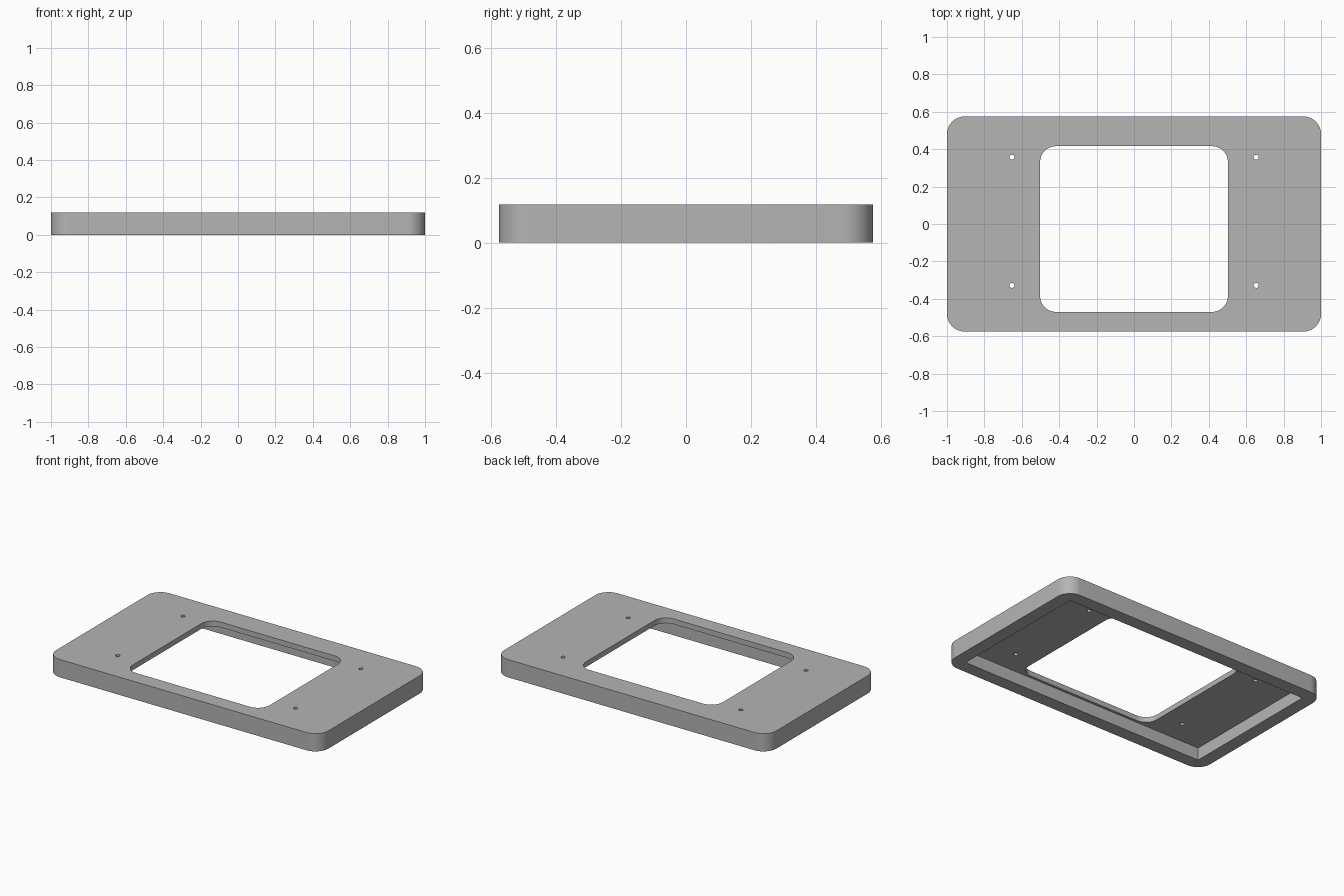
import bpy
import bmesh
import math

cube = bpy.data.objects.get("Cube")
if cube:
    bpy.data.objects.remove(cube, do_unlink=True)

WIDTH, DEPTH, HEIGHT = 2.0, 1.15, 0.118
RIM, PLATE = 0.088, 0.035

grey = bpy.data.materials.new("plain grey")
grey.use_nodes = True
colour = (0.46, 0.46, 0.46, 1)
grey.diffuse_color = colour
grey.node_tree.nodes["Principled BSDF"].inputs["Base Color"].default_value = colour


def prism(name, outline, z0, z1):
    """Extrude a closed outline from z0 to z1."""
    bm = bmesh.new()
    base = bm.faces.new([bm.verts.new((x, y, z0)) for x, y in outline])
    top = bmesh.ops.extrude_face_region(bm, geom=[base])["geom"]
    for v in top:
        if isinstance(v, bmesh.types.BMVert):
            v.co.z = z1
    bmesh.ops.recalc_face_normals(bm, faces=bm.faces)
    mesh = bpy.data.meshes.new(name)
    bm.to_mesh(mesh)
    bm.free()
    mesh.materials.append(grey)
    obj = bpy.data.objects.new(name, mesh)
    bpy.context.collection.objects.link(obj)
    return obj


def arc(cx, cy, radius, start, sweep, steps):
    return [(cx + radius * math.cos(start + sweep * i / steps),
             cy + radius * math.sin(start + sweep * i / steps))
            for i in range(steps + 1)]


def rounded_rectangle(x0, x1, y0, y1, radius, steps=12):
    centres = [(x1 - radius, y1 - radius), (x0 + radius, y1 - radius),
               (x0 + radius, y0 + radius), (x1 - radius, y0 + radius)]
    points = []
    for i, (cx, cy) in enumerate(centres):
        points += arc(cx, cy, radius, i * math.pi / 2, math.pi / 2, steps)
    return points


def cut(target, cutter):
    """Subtract the cutter and discard it."""
    cutter.hide_render = True
    mod = target.modifiers.new("cut", 'BOOLEAN')
    mod.operation = 'DIFFERENCE'
    mod.solver = 'EXACT'
    mod.object = cutter
    bpy.context.view_layer.objects.active = target
    bpy.ops.object.modifier_apply(modifier=mod.name)
    bpy.data.objects.remove(cutter, do_unlink=True)


# Outer body with rounded vertical corners
w, d = WIDTH / 2, DEPTH / 2
frame = prism("bezel_frame", rounded_rectangle(-w, w, -d, d, 0.095), 0, HEIGHT)

# Square-cornered hollow underneath, leaving a rim and a thin top plate
iw, iv = w - RIM, d - RIM
hollow = [(-iw, -iv), (iw, -iv), (iw, iv), (-iw, iv)]
cut(frame, prism("hollow_cutter", hollow, -0.1, HEIGHT - PLATE))

# Window opening, set slightly towards the front
window = rounded_rectangle(-0.502, 0.502, -0.47, 0.416, 0.085)
cut(frame, prism("window_cutter", window, 0.04, 0.2))

# Four screw holes
for x in (-0.653, 0.653):
    for y in (-0.328, 0.357):
        hole = arc(x, y, 0.0135, 0, math.tau, 24)[:-1]
        cut(frame, prism("screw_hole_cutter", hole, 0.04, 0.2))

# Smooth corners, sharp edges
bpy.ops.object.select_all(action='DESELECT')
frame.select_set(True)
bpy.context.view_layer.objects.active = frame
bpy.ops.object.shade_smooth_by_angle(angle=math.radians(30))
